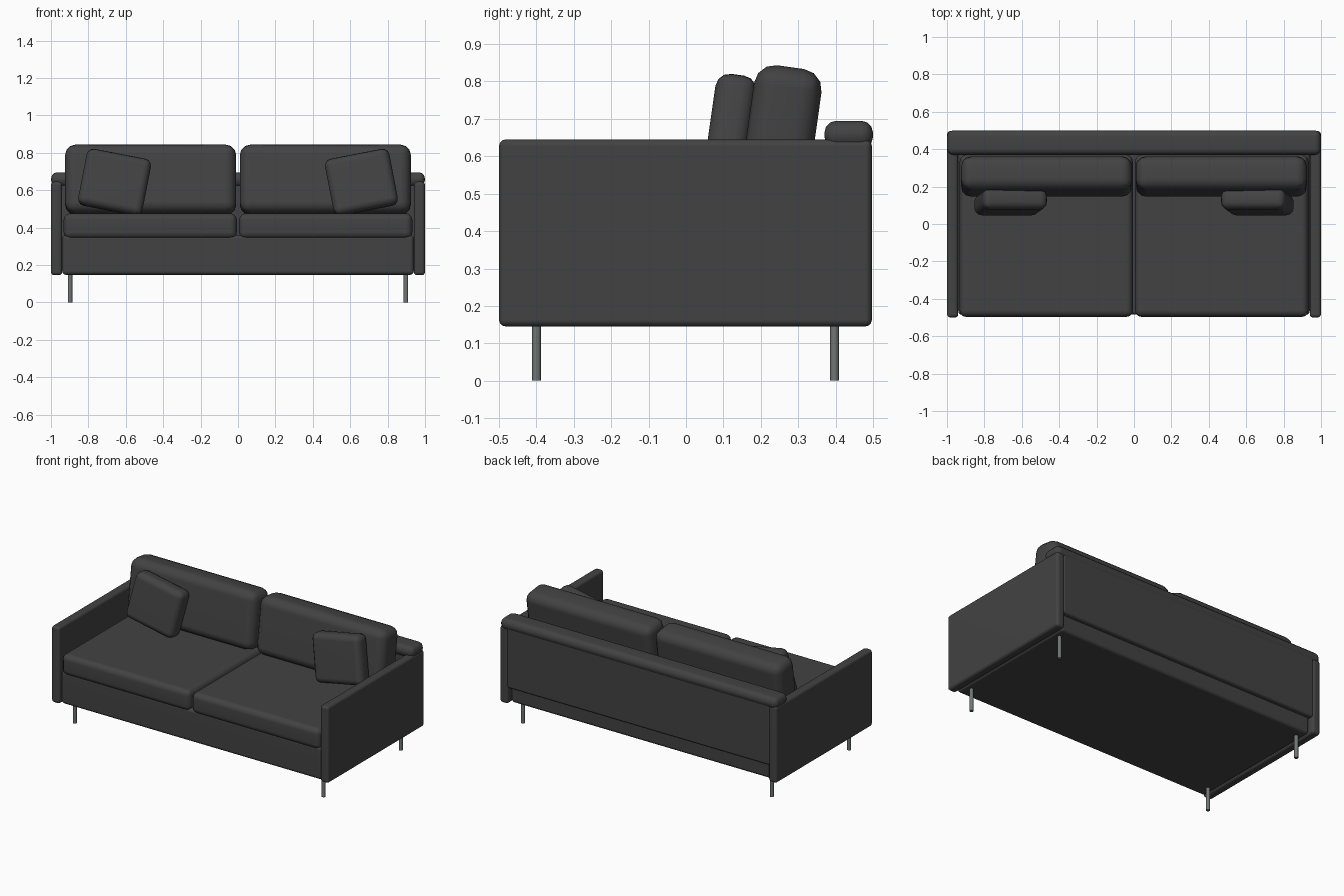
import bpy, bmesh, math
from mathutils import Vector

cube = bpy.data.objects.get("Cube")
if cube:
    bpy.data.objects.remove(cube, do_unlink=True)


def make_material(name, color):
    mat = bpy.data.materials.new(name)
    mat.use_nodes = True
    mat.diffuse_color = color
    mat.node_tree.nodes["Principled BSDF"].inputs["Base Color"].default_value = color
    return mat


fabric = make_material("charcoal fabric", (0.055, 0.055, 0.055, 1))
metal = make_material("grey metal", (0.16, 0.18, 0.17, 1))


def finish(name, bm, mat, location, rotation=(0, 0, 0)):
    mesh = bpy.data.meshes.new(name)
    bm.to_mesh(mesh)
    bm.free()
    mesh.materials.append(mat)
    obj = bpy.data.objects.new(name, mesh)
    bpy.context.collection.objects.link(obj)
    obj.location = location
    obj.rotation_euler = [math.radians(a) for a in rotation]
    bpy.ops.object.select_all(action='DESELECT')
    obj.select_set(True)
    bpy.context.view_layer.objects.active = obj
    bpy.ops.object.shade_smooth_by_angle(angle=math.radians(40))
    return obj


def rounded_box(name, low, high, radius, rotation=(0, 0, 0), segments=3):
    """Box between two corners with rounded edges, turned about its centre."""
    low, high = Vector(low), Vector(high)
    bm = bmesh.new()
    bmesh.ops.create_cube(bm, size=1)
    bmesh.ops.scale(bm, vec=high - low, verts=bm.verts)
    bmesh.ops.bevel(bm, geom=bm.edges[:], offset=radius, segments=segments,
                    profile=0.5, affect='EDGES')
    obj = finish(name, bm, fabric, (low + high) / 2, rotation)
    # Keep the broad faces flat and shade only the rounded edges
    mod = obj.modifiers.new("Flat panels", 'WEIGHTED_NORMAL')
    mod.keep_sharp = True
    return obj


# Frame: base, backrest panel and the padded rail along its top
rounded_box("base", (-0.94, -0.485, 0.147), (0.94, 0.465, 0.36), 0.02)
rounded_box("back_panel", (-0.95, 0.385, 0.25), (0.95, 0.495, 0.66), 0.015)
rounded_box("back_top_rail", (-0.999, 0.37, 0.62), (0.999, 0.5, 0.695), 0.032)

for side, s in (("left", 1), ("right", -1)):
    # Arm slab
    rounded_box(side + "_arm", (s * 0.97 - 0.03, -0.5, 0.145),
                (s * 0.97 + 0.03, 0.497, 0.645), 0.018)
    # Seat and leaning back cushion
    rounded_box(side + "_seat_cushion", (s * 0.469 - 0.463, -0.497, 0.34),
                (s * 0.469 + 0.463, 0.37, 0.476), 0.035)
    rounded_box(side + "_back_cushion", (s * 0.467 - 0.457, 0.163, 0.47),
                (s * 0.467 + 0.457, 0.345, 0.84), 0.055, (-8, 0, 0))
    # Loose pillow, tilted against the back cushion
    rounded_box(side + "_pillow", (s * 0.66 - 0.175, 0.062, 0.488),
                (s * 0.66 + 0.175, 0.172, 0.796), 0.038, (-8, -11 * s, 0))
    # Legs
    for end, y in (("front", -0.4), ("back", 0.397)):
        bm = bmesh.new()
        bmesh.ops.create_cone(bm, cap_ends=True, segments=16, radius1=0.012,
                              radius2=0.012, depth=0.16)
        finish(f"{end}_{side}_leg", bm, metal, (s * 0.898, y, 0.08))
